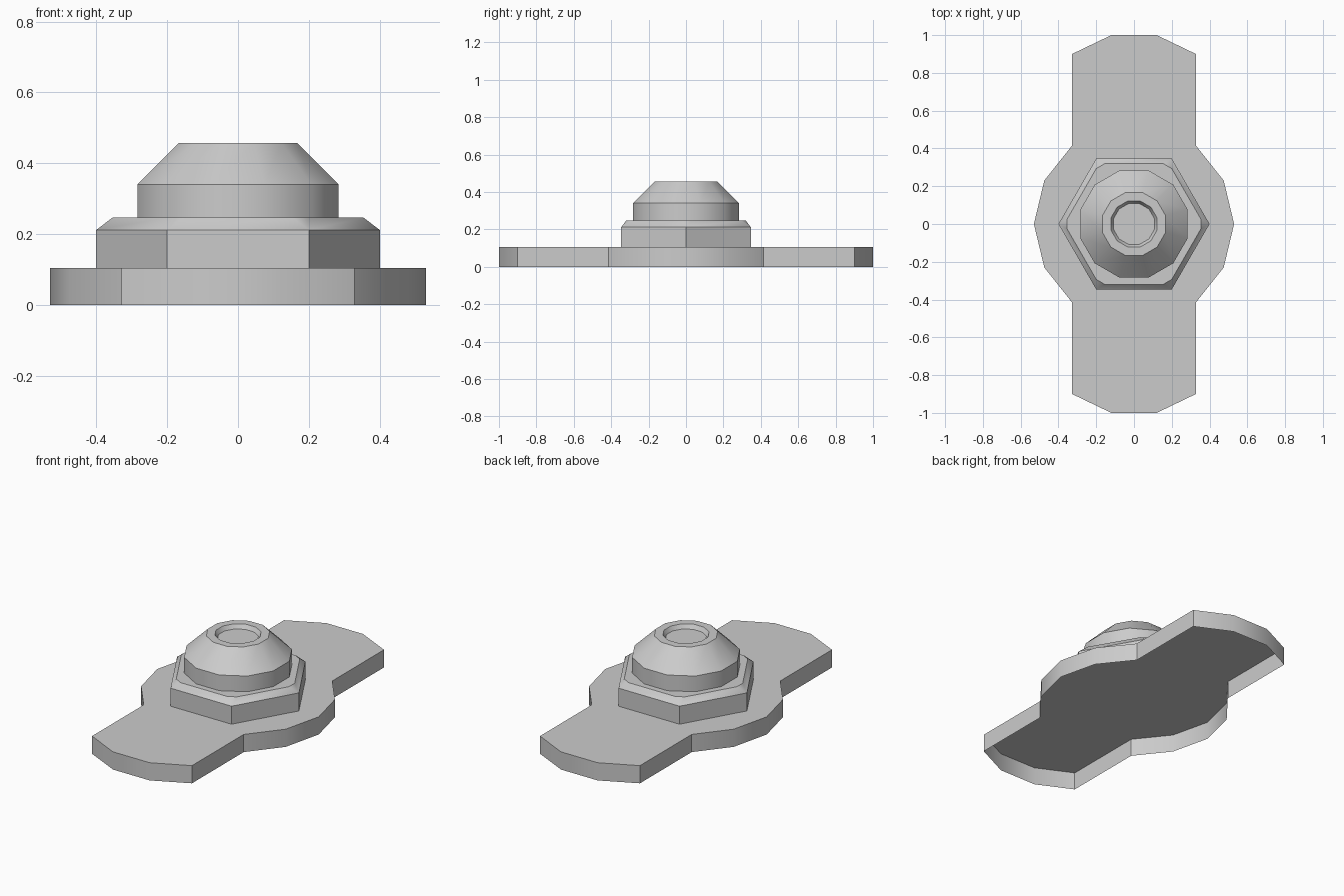
import bpy, bmesh
from math import radians, cos, sin

if "Cube" in bpy.data.objects:
    bpy.data.objects.remove(bpy.data.objects["Cube"])


def finish(bm, name, angle):
    me = bpy.data.meshes.new(name)
    bm.to_mesh(me)
    bm.free()
    ob = bpy.data.objects.new(name, me)
    bpy.context.collection.objects.link(ob)
    bpy.ops.object.select_all(action='DESELECT')
    ob.select_set(True)
    bpy.context.view_layer.objects.active = ob
    bpy.ops.object.shade_smooth_by_angle(angle=radians(angle))
    return ob


def ring(bm, n, r, z, start=0.0):
    return [bm.verts.new((r * cos(radians(start + 360 * i / n)),
                          r * sin(radians(start + 360 * i / n)), z)) for i in range(n)]


def bridge(bm, low, high):
    n = len(low)
    for i in range(n):
        j = (i + 1) % n
        bm.faces.new((low[i], low[j], high[j], high[i]))


# Base plate: thin tongue with round middle, open underneath
quarter = [(0.53, 0), (0.475, 0.23), (0.328, 0.415), (0.328, 0.90), (0.12, 1.0)]
half = quarter + [(-x, y) for x, y in reversed(quarter)]
outline = half + [(-x, -y) for x, y in half[1:-1]]
bm = bmesh.new()
low = [bm.verts.new((x, y, 0)) for x, y in outline]
top = [bm.verts.new((x, y, 0.105)) for x, y in outline]
bridge(bm, low, top)
bm.faces.new(top)
finish(bm, "base_plate", 35)

# Hex nut: chamfered rim with a small triangle at each corner
bm = bmesh.new()
low = ring(bm, 6, 0.40, 0.105)
mid = ring(bm, 6, 0.40, 0.212)
bridge(bm, low, mid)
rim = []
for k in range(6):
    for off in (-4.2, 4.2):
        a = radians(60 * k + off)
        rim.append(bm.verts.new((0.355 * cos(a), 0.355 * sin(a), 0.247)))
for k in range(6):
    j = (k + 1) % 6
    bm.faces.new((mid[k], rim[2 * k + 1], rim[2 * k]))
    bm.faces.new((mid[k], mid[j], rim[2 * j], rim[2 * k + 1]))
bm.faces.new(rim)
finish(bm, "hex_nut", 30)

# Cap: twelve-sided collar, cone and shallow recess, turned so flats face the axes
profile = [(0.284, 0.247), (0.284, 0.34), (0.167, 0.457), (0.122, 0.457), (0.108, 0.433)]
bm = bmesh.new()
rings = [ring(bm, 12, r / cos(radians(15)), z, 15) for r, z in profile]
for a, b in zip(rings, rings[1:]):
    bridge(bm, a, b)
bm.faces.new(rings[-1])
finish(bm, "cap", 35)
